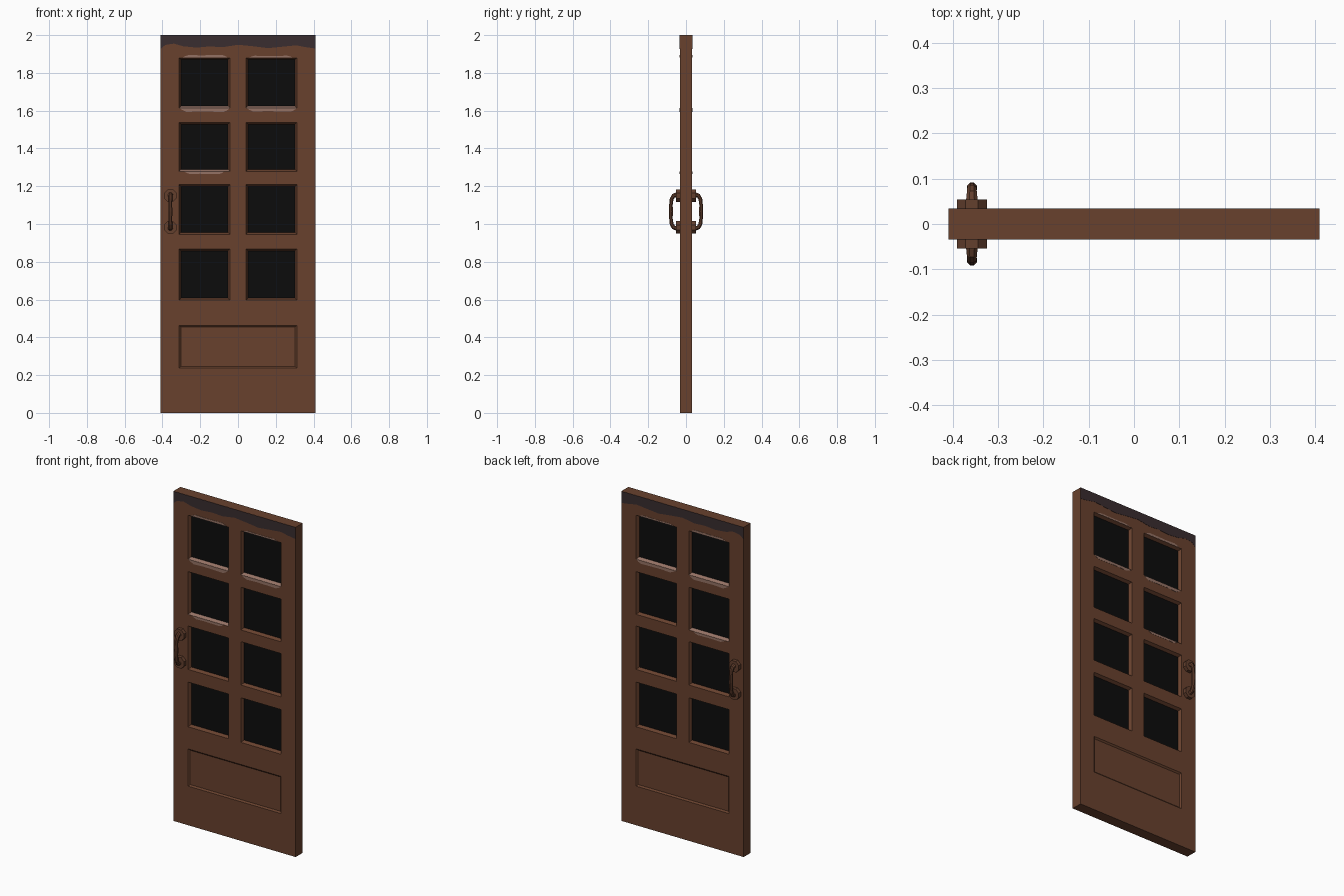
import bpy, bmesh, math
from mathutils import Vector

if "Cube" in bpy.data.objects:
    bpy.data.objects.remove(bpy.data.objects["Cube"])

def mat(name, col):
    m = bpy.data.materials.new(name)
    m.diffuse_color = (*col, 1)
    m.use_nodes = True
    m.node_tree.nodes["Principled BSDF"].inputs["Base Color"].default_value = m.diffuse_color
    return m

WOOD = mat("brown_wood", (0.138, 0.053, 0.027))
DARK = mat("dark_top_stain", (0.041, 0.026, 0.029))
PALE = mat("pale_worn_paint", (0.30, 0.17, 0.13))
GLASS = mat("black_glass", (0.0035, 0.0035, 0.0035))
IRON = mat("handle_brown", (0.125, 0.050, 0.027))
T = 0.033          # half thickness of the door

def finish(bm, name, mats):
    """Make an object from the front half and mirror it to the back."""
    me = bpy.data.meshes.new(name)
    bm.to_mesh(me)
    bm.free()
    for m in mats:
        me.materials.append(m)
    ob = bpy.data.objects.new(name, me)
    bpy.context.collection.objects.link(ob)
    mod = ob.modifiers.new("both_sides", 'MIRROR')
    mod.use_axis = (False, True, False)
    mod.use_mirror_merge = True
    mod.merge_threshold = 0.0001
    return ob

# Door slab: front grid, with sunk windows and lower panel
xs = [-0.41, -0.312, -0.042, 0.042, 0.312, 0.41]
rows = [(0.597, 0.868), (0.945, 1.208), (1.279, 1.538), (1.614, 1.880)]
panel = (0.237, 0.463)
zs = [0, *panel] + [z for r in rows for z in r] + [2.0]
bm = bmesh.new()
V = [[bm.verts.new((x, -T, z)) for x in xs] for z in zs]
cell = {}
for j in range(len(zs) - 1):
    for i in range(len(xs) - 1):
        cell[i, j] = bm.faces.new((V[j][i], V[j][i+1], V[j+1][i+1], V[j+1][i]))
windows = [cell[i, j] for j in (3, 5, 7, 9) for i in (1, 3)]
panels = [cell[i, 1] for i in (1, 2, 3)]
rim = [e for e in bm.edges if e.is_boundary]
ext = bmesh.ops.extrude_edge_only(bm, edges=rim)
for v in ext["geom"]:
    if isinstance(v, bmesh.types.BMVert):
        v.co.y = 0

def sink(faces, inset, depth):
    r = bmesh.ops.inset_region(bm, faces=faces, thickness=inset, depth=0, use_even_offset=True)
    for v in {v for f in faces for v in f.verts}:
        v.co.y += depth
    return r["faces"]

frames = sink(windows, 0.010, 0.018)
sink(panels, 0.009, 0.008)
for f in windows:
    f.material_index = 1
# worn sills under the upper windows
for f in frames:
    c = f.calc_center_median()
    if abs(c.z - 1.619) < 0.004 or (abs(c.z - 1.284) < 0.004 and c.x < 0):
        if abs(abs(c.x) - 0.177) < 0.03:
            f.material_index = 2
bmesh.ops.recalc_face_normals(bm, faces=bm.faces)
# the half shell is open at the back, so make sure the front looks at -y
bm.normal_update()
if cell[0, 0].normal.y > 0:
    bmesh.ops.reverse_faces(bm, faces=bm.faces)
finish(bm, "door_slab", [WOOD, GLASS, PALE])

def plate(name, outline, m, thick=0.0012):
    """Thin painted patch lying on the door face."""
    bm = bmesh.new()
    f = bm.faces.new([bm.verts.new((x, -T - thick, z)) for x, z in outline])
    r = bmesh.ops.extrude_face_region(bm, geom=[f], use_keep_orig=True)
    for v in r["geom"]:
        if isinstance(v, bmesh.types.BMVert):
            v.co.y = -T + 0.0005
    bmesh.ops.recalc_face_normals(bm, faces=bm.faces)
    finish(bm, name, [m])

# Wavy dark stain along the top edge
wave = [(-0.41, 1.927), (-0.385, 1.948), (-0.34, 1.955), (-0.29, 1.941), (-0.22, 1.934),
        (-0.15, 1.940), (-0.08, 1.936), (0.0, 1.949), (0.08, 1.941), (0.16, 1.931),
        (0.23, 1.938), (0.31, 1.946), (0.36, 1.936), (0.41, 1.929)]
plate("top_stain", wave + [(0.41, 1.9995), (-0.41, 1.9995)], DARK)

# Worn streaks above and below windows
def streak(name, x0, x1, flat, ragged):
    w, d = x1 - x0, ragged - flat
    pts = [(x0, flat), (x1, flat), (x1 - 0.05*w, flat + 0.6*d), (x1 - 0.12*w, ragged),
           (x0 + 0.4*w, flat + 0.85*d), (x0 + 0.14*w, ragged), (x0 + 0.06*w, flat + 0.5*d)]
    plate(name, pts, PALE)

streak("streak_top_left", -0.295, -0.055, 1.881, 1.895)
streak("streak_top_right", 0.055, 0.290, 1.881, 1.891)
streak("streak_sill_left", -0.31, -0.045, 1.613, 1.593)
streak("streak_sill_right", 0.045, 0.31, 1.613, 1.595)
streak("streak_second_row", -0.285, -0.075, 1.278, 1.264)

# Handle: two octagonal mounts and a bowed grip
HX, HZ = -0.358, 1.066

def loft(bm, rings):
    for a, b in zip(rings, rings[1:]):
        for k in range(len(a)):
            n = (k + 1) % len(a)
            bm.faces.new((a[k], a[n], b[n], b[k]))
    bm.faces.new(rings[0])
    bm.faces.new(rings[-1])
    bmesh.ops.recalc_face_normals(bm, faces=bm.faces)

for s, label in ((1, "upper"), (-1, "lower")):
    bm = bmesh.new()
    rings = []
    for y, r in ((-T + 0.002, 0.036), (-0.054, 0.036)):
        rings.append([bm.verts.new((HX + r*math.cos(math.radians(22.5 + 45*k)), y,
                      HZ + s*0.084 + r*math.sin(math.radians(22.5 + 45*k)))) for k in range(8)])
    loft(bm, rings)
    finish(bm, label + "_handle_mount", [IRON])

half = [(-0.050, 0.088, 0.014), (-0.066, 0.084, 0.012), (-0.076, 0.066, 0.011),
        (-0.080, 0.035, 0.010)]
path = half + [(-0.080, 0.0, 0.012)] + [(y, -z, r) for y, z, r in reversed(half)]
bm = bmesh.new()
rings = []
for i, (y, z, r) in enumerate(path):
    p, q = path[max(i-1, 0)], path[min(i+1, len(path)-1)]
    t = Vector((0, q[0]-p[0], q[1]-p[1])).normalized()
    side = Vector((1, 0, 0))
    up = t.cross(side)
    rings.append([bm.verts.new(Vector((HX, y, HZ + z)) + r*(side*math.cos(a) + up*math.sin(a)))
                  for a in (math.radians(22.5 + 45*k) for k in range(8))])
loft(bm, rings)
finish(bm, "handle_grip", [IRON])
